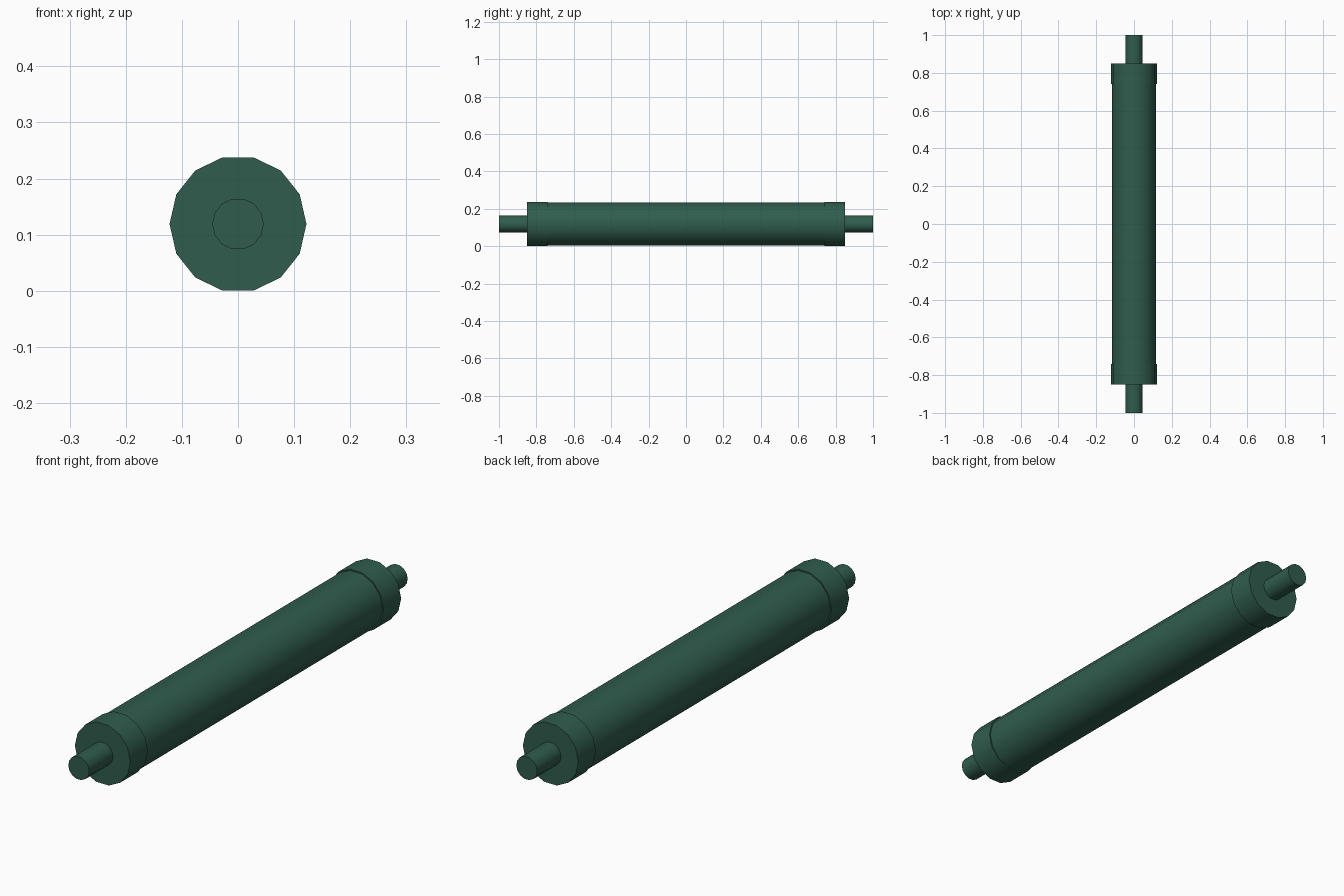
import bpy, math

if "Cube" in bpy.data.objects:
    bpy.data.objects.remove(bpy.data.objects["Cube"])

SIDES = 14
AXIS_Z = 0.119

mat = bpy.data.materials.new("dark_green")
mat.diffuse_color = (0.03, 0.11, 0.075, 1)
mat.use_nodes = True
mat.node_tree.nodes["Principled BSDF"].inputs["Base Color"].default_value = mat.diffuse_color


def rod(name, radius, y0, y1):
    """14-sided cylinder lying along y, with a corner on +x."""
    bpy.ops.mesh.primitive_cylinder_add(
        vertices=SIDES, radius=radius, depth=y1 - y0,
        location=(0, (y0 + y1) / 2, AXIS_Z),
        rotation=(math.pi / 2, 0, 0))
    ob = bpy.context.object
    ob.name = name
    # turn the ring a quarter so that corners sit on the x axis
    for v in ob.data.vertices:
        v.co.x, v.co.y = -v.co.y, v.co.x
    ob.data.materials.append(mat)
    bpy.ops.object.shade_smooth_by_angle(angle=math.radians(40))
    return ob


# Main roller barrel
rod("roller_barrel", 0.117, -0.74, 0.74)

# End collars and axle stubs
for side, s in (("front", -1), ("back", 1)):
    rod(side + "_collar", 0.122, *sorted((s * 0.74, s * 0.85)))
    rod(side + "_axle", 0.046, *sorted((s * 0.85, s * 1.0)))
